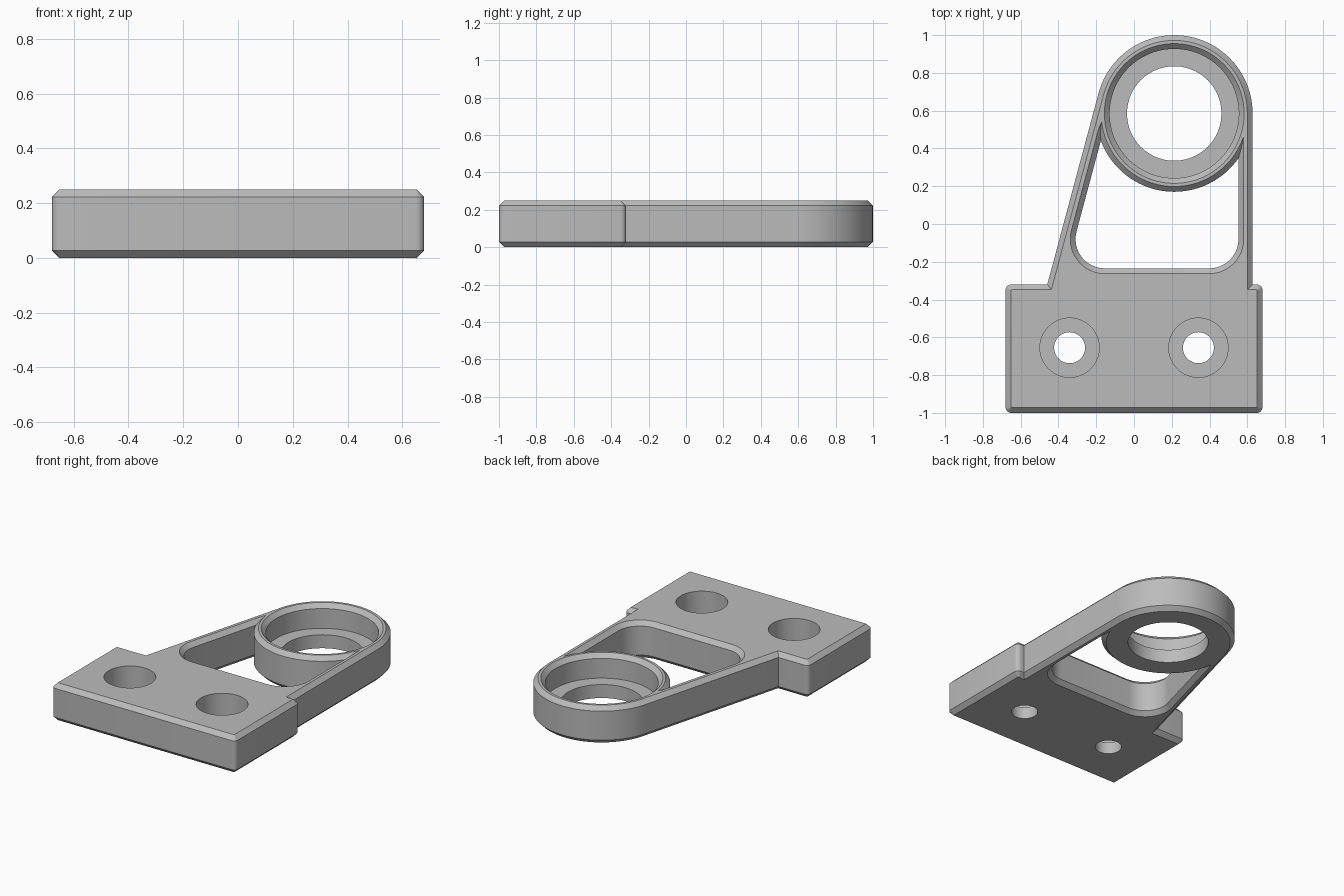
import bpy, bmesh, math
from mathutils import Vector

cube = bpy.data.objects.get("Cube")
if cube:
    bpy.data.objects.remove(cube, do_unlink=True)

HEIGHT, CHAMFER = 0.25, 0.028
CENTRE, RADIUS = Vector((0.213, 0.585)), 0.415
STEP = math.radians(3.75)

steel = bpy.data.materials.new("grey_metal")
steel.use_nodes = True
grey = (0.5, 0.5, 0.5, 1)
steel.diffuse_color = grey
steel.node_tree.nodes["Principled BSDF"].inputs["Base Color"].default_value = grey


def polar(angle, r):
    return Vector((math.cos(angle), math.sin(angle))) * r


def circle(centre, r, n=96):
    return [centre + polar(math.tau * i / n, r) for i in range(n)]


def rounded(corners, r, n=10):
    """Counter-clockwise convex outline with its corners rounded."""
    out = []
    for i, p in enumerate(corners):
        a = (corners[i - 1] - p).normalized()
        b = (corners[(i + 1) % len(corners)] - p).normalized()
        half = a.angle(b) / 2
        mid = p + (a + b).normalized() * r / math.sin(half)
        start = math.atan2(-a.x, a.y)
        start = math.atan2(a.x, -a.y)
        sweep = math.pi - 2 * half
        out += [mid + polar(start + sweep * k / n, r) for k in range(n + 1)]
    return out


def offset(outline, d):
    """Grow a counter-clockwise outline by d with mitred corners."""
    out = []
    for i, p in enumerate(outline):
        e = (p - outline[i - 1]).normalized()
        f = (outline[(i + 1) % len(outline)] - p).normalized()
        m, n = Vector((e.y, -e.x)), Vector((f.y, -f.x))
        out.append(p + (m + n) * d / (1 + m.dot(n)))
    return out


def stack(name, outline, layers):
    """Solid through (height, growth) copies of an outline."""
    bm = bmesh.new()
    rings = [[bm.verts.new((p.x, p.y, z)) for p in offset(outline, d)]
             for z, d in layers]
    bm.faces.new(rings[0][::-1])
    bm.faces.new(rings[-1])
    n = len(outline)
    for low, high in zip(rings, rings[1:]):
        for i in range(n):
            j = (i + 1) % n
            bm.faces.new((low[i], low[j], high[j], high[i]))
    mesh = bpy.data.meshes.new(name)
    bm.to_mesh(mesh)
    bm.free()
    mesh.materials.append(steel)
    obj = bpy.data.objects.new(name, mesh)
    bpy.context.collection.objects.link(obj)
    return obj


def combine(target, other, operation):
    mod = target.modifiers.new(operation, "BOOLEAN")
    mod.operation, mod.object, mod.solver = operation, other, "EXACT"
    bpy.context.view_layer.objects.active = target
    bpy.ops.object.modifier_apply(modifier=mod.name)
    bpy.data.objects.remove(other, do_unlink=True)


solid = [(0, -CHAMFER), (CHAMFER, 0), (HEIGHT - CHAMFER, 0), (HEIGHT, -CHAMFER)]
over = CHAMFER + 0.02
cut = [(-0.02, over), (CHAMFER, 0), (HEIGHT - CHAMFER, 0), (HEIGHT + 0.02, over)]

# Mounting plate
plate = [Vector(p) for p in ((-0.68, -1), (0.68, -1), (0.68, -0.32), (-0.68, -0.32))]
bracket = stack("mounting_bracket", rounded(plate, 0.03, 6), solid)

# Arms: an outline wrapped round the ring, sunk into the plate
lean = math.radians(165)
tangent = CENTRE + polar(lean, RADIUS)
down = polar(lean + math.pi / 2, 1)


def left_edge(y, inset=0):
    p = tangent - polar(lean, inset)
    return p + down * (y - p.y) / down.y


arms = [CENTRE + polar(STEP * i, RADIUS) for i in range(45)]
arms += [left_edge(-0.6), Vector((CENTRE.x + RADIUS, -0.6))]
combine(bracket, stack("arms", arms, solid), "UNION")

# Rounded window between the arms
right = CENTRE.x + RADIUS - 0.075
window = rounded([left_edge(-0.235, 0.077), Vector((right, -0.235)),
                  Vector((right, 0.6)), left_edge(0.6, 0.077)], 0.155, 12)
combine(bracket, stack("window_cutter", window, cut), "DIFFERENCE")

# Bearing ring with a chamfered seat and a smaller through bore
combine(bracket, stack("ring", circle(CENTRE, RADIUS - 0.0005), solid), "UNION")
seat = [(0.09, 0), (HEIGHT - CHAMFER, 0), (HEIGHT + 0.02, over)]
combine(bracket, stack("seat_cutter", circle(CENTRE, 0.342), seat), "DIFFERENCE")
through = [(-0.05, 0), (HEIGHT + 0.05, 0)]
combine(bracket, stack("bore_cutter", circle(CENTRE, 0.25), through), "DIFFERENCE")

# Counterbored bolt holes
for side in (-1, 1):
    spot = Vector((side * 0.341, -0.655))
    combine(bracket, stack("bolt_hole", circle(spot, 0.082, 64), through), "DIFFERENCE")
    counterbore = [(0.08, 0), (HEIGHT + 0.05, 0)]
    combine(bracket, stack("bolt_head", circle(spot, 0.157, 64), counterbore), "DIFFERENCE")

bpy.ops.object.select_all(action="DESELECT")
bracket.select_set(True)
bpy.context.view_layer.objects.active = bracket
bpy.ops.object.shade_smooth_by_angle(angle=math.radians(30))
